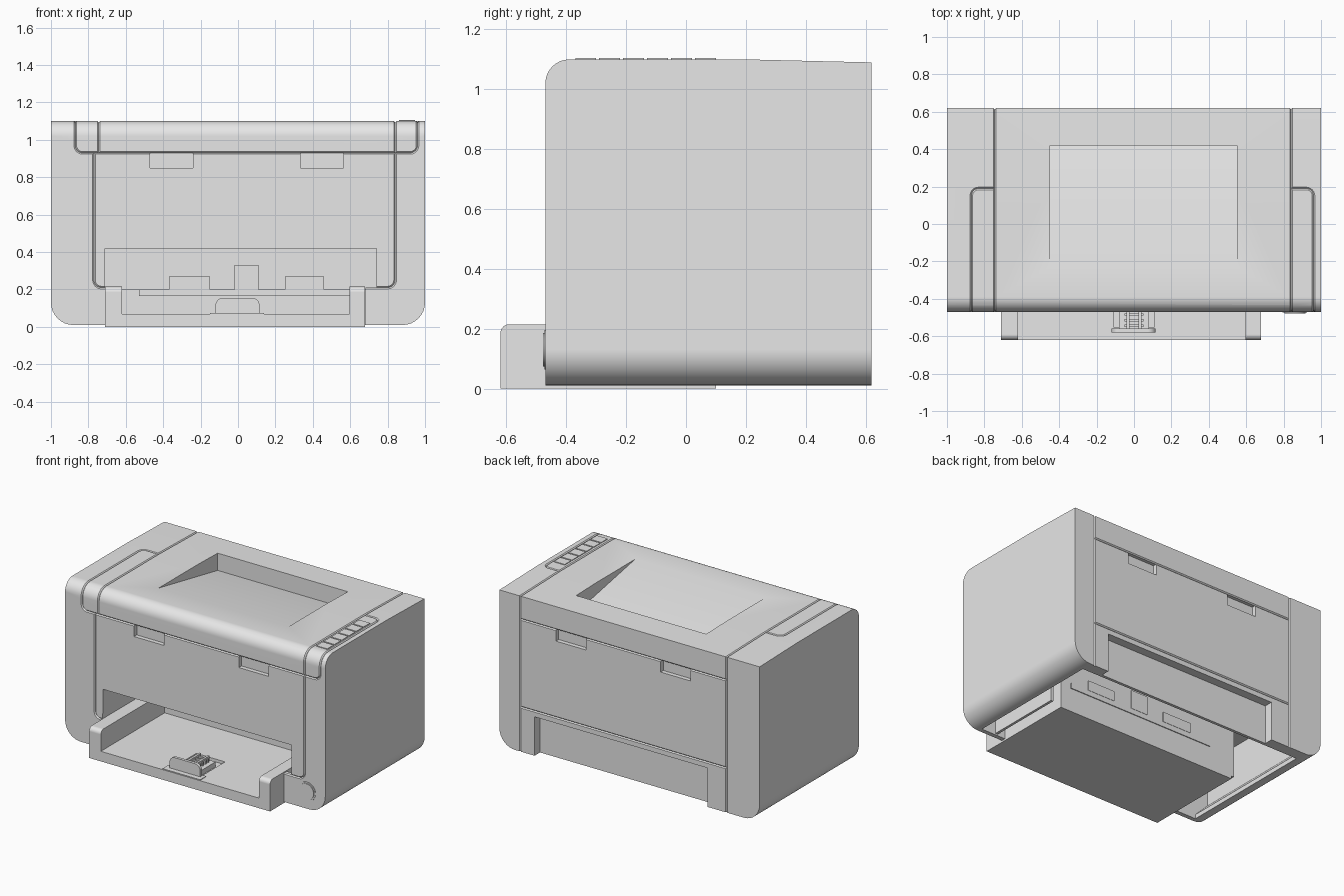
import bpy, bmesh, math
from mathutils import Vector

if "Cube" in bpy.data.objects:
    bpy.data.objects.remove(bpy.data.objects["Cube"], do_unlink=True)

GREY = (0.8, 0.8, 0.8, 1)
mat = bpy.data.materials.new("light grey plastic")
mat.use_nodes = True
mat.diffuse_color = GREY
mat.node_tree.nodes["Principled BSDF"].inputs["Base Color"].default_value = GREY


def add_object(name, bm):
    bmesh.ops.recalc_face_normals(bm, faces=bm.faces[:])
    mesh = bpy.data.meshes.new(name)
    bm.to_mesh(mesh)
    bm.free()
    mesh.materials.append(mat)
    ob = bpy.data.objects.new(name, mesh)
    bpy.context.collection.objects.link(ob)
    return ob


def fillet(corners, steps=8):
    """Round an open path; each corner is (point, radius)."""
    out = []
    for i, (p, r) in enumerate(corners):
        p = Vector(p)
        if r == 0:
            out.append(p)
            continue
        a = (Vector(corners[i - 1][0]) - p).normalized() * r
        b = (Vector(corners[(i + 1) % len(corners)][0]) - p).normalized() * r
        for k in range(steps + 1):
            t = k / steps * math.pi / 2
            out.append(p + a * (1 - math.sin(t)) + b * (1 - math.cos(t)))
    return out


def prism(name, pts, axis, lo, hi):
    """Extrude a flat outline along x, y or z."""
    place = {"x": lambda p, d: (d, p[0], p[1]),
             "y": lambda p, d: (p[0], d, p[1]),
             "z": lambda p, d: (p[0], p[1], d)}[axis]
    bm = bmesh.new()
    face = bm.faces.new([bm.verts.new(place(p, lo)) for p in pts])
    new = bmesh.ops.extrude_face_region(bm, geom=[face])["geom"]
    shift = Vector(place((0, 0), hi - lo))
    bmesh.ops.translate(bm, vec=shift, verts=[v for v in new if isinstance(v, bmesh.types.BMVert)])
    return add_object(name, bm)


def box(name, x, y, z):
    return prism(name, [(x[0], y[0]), (x[1], y[0]), (x[1], y[1]), (x[0], y[1])], "z", *z)


def tube(pts, radius=0.007):
    """Thin square tube along a path, for cutting seams."""
    cu = bpy.data.curves.new("seam", "CURVE")
    cu.dimensions = "3D"
    cu.bevel_depth, cu.bevel_resolution, cu.use_fill_caps = radius, 0, True
    sp = cu.splines.new("POLY")
    sp.points.add(len(pts) - 1)
    for q, p in zip(sp.points, pts):
        q.co = (*p, 1)
    ob = bpy.data.objects.new("seam", cu)
    bpy.context.collection.objects.link(ob)
    bpy.context.view_layer.update()
    mesh = bpy.data.meshes.new_from_object(ob.evaluated_get(bpy.context.evaluated_depsgraph_get()))
    bm = bmesh.new()
    bm.from_mesh(mesh)
    bmesh.ops.remove_doubles(bm, verts=bm.verts[:], dist=1e-5)
    bpy.data.objects.remove(ob)
    return add_object("seam_cutter", bm)


def boolean(ob, cutter, op="DIFFERENCE"):
    m = ob.modifiers.new("cut", "BOOLEAN")
    m.operation, m.object, m.solver = op, cutter, "EXACT"
    bpy.context.view_layer.objects.active = ob
    bpy.ops.object.modifier_apply(modifier=m.name)
    bpy.data.objects.remove(cutter, do_unlink=True)


def smooth(ob):
    bpy.ops.object.select_all(action="DESELECT")
    ob.select_set(True)
    bpy.context.view_layer.objects.active = ob
    bpy.ops.object.shade_smooth_by_angle(angle=math.radians(30))
    ob.modifiers.new("weighted", "WEIGHTED_NORMAL").keep_sharp = True


FRONT, BACK, TOP, LIP = -0.47, 0.62, 1.10, 0.93


def shell_outline(inset, top):
    w, b, r = 1 - inset, 0.01 if inset == 0 else -0.1, 0.12
    if inset:
        return [(-0.87, b), (0.87, b), (0.87, 0.04), (w, 0.14), (w, top), (-w, top), (-w, 0.14), (-0.87, 0.04)]
    return fillet([((-w, top), 0), ((-w, b), r), ((w, b), r), ((w, top), 0)])


# Housing: side profile trimmed by the front profile, open underneath
side = fillet([((FRONT, 0.01), 0), ((FRONT, TOP), 0.08), ((0.2, TOP), 0),
               ((BACK, 1.09), 0), ((BACK, 0.01), 0)])
body = prism("housing", side, "x", -1, 1)
boolean(body, prism("trim", shell_outline(0, 1.3), "y", -0.7, 0.8), "INTERSECT")
boolean(body, prism("hollow", shell_outline(0.03, 0.45), "y", -0.44, 0.54))

# Paper opening, rear cutout and sloping output recess
boolean(body, box("opening", (-0.71, 0.74), (-0.6, -0.4), (0.21, 0.42)))
boolean(body, box("tray_gap", (-0.712, 0.682), (-0.6, -0.4), (-0.1, 0.25)))
boolean(body, box("rear_cutout", (-0.6, 0.73), (0.56, 0.7), (-0.1, 0.28)))
boolean(body, prism("recess", [(-0.23, 1.1), (0.42, 0.975), (0.42, 1.2), (-0.23, 1.2)], "x", -0.45, 0.55))

# Finger notches on the front and the back
for x in ((-0.47, -0.24), (0.335, 0.565)):
    for y in ((FRONT - 0.1, FRONT + 0.03), (BACK - 0.03, BACK + 0.1)):
        boolean(body, box("notch", x, y, (0.85, LIP)))

# Seams of the lid, the lip, the front door and the rear door
boolean(body, tube(fillet([
    ((-0.75, 0.19, TOP), 0), ((-0.87, 0.19, TOP), 0.04), ((-0.87, FRONT, TOP), 0.08),
    ((-0.87, FRONT, LIP), 0.04), ((0.96, FRONT, LIP), 0.04), ((0.96, FRONT, TOP), 0.08),
    ((0.96, 0.19, TOP), 0.04), ((0.84, 0.19, TOP), 0)])))
for x in (-0.745, 0.84):
    boolean(body, tube(fillet([((x, 0.63, 1.09), 0), ((x, 0.2, TOP), 0),
                               ((x, FRONT, TOP), 0.08), ((x, FRONT, LIP), 0)])))
    boolean(body, tube([(x, BACK, 1.12), (x, BACK, -0.02)]))
boolean(body, tube(fillet([((-0.77, FRONT, LIP), 0), ((-0.77, FRONT, 0.21), 0.04),
                           ((0.84, FRONT, 0.21), 0.04), ((0.84, FRONT, LIP), 0)])))
for z in (LIP, 0.32):
    boolean(body, tube([(-0.745, BACK, z), (0.84, BACK, z)]))
smooth(body)

# Inner walls around the paper path
box("inner_wall", (-0.73, 0.76), (0.07, 0.1), (0.2, 0.46))
for name, x in (("right_liner", (-0.73, -0.712)), ("left_liner", (0.742, 0.76))):
    box(name, x, (-0.45, 0.1), (0.02, 0.46))
for name, x, top in (("right_guide", (-0.37, -0.15), 0.27), ("middle_guide", (-0.02, 0.11), 0.33),
                     ("left_guide", (0.25, 0.46), 0.27)):
    box(name, x, (0.055, 0.108), (0.2, top))
box("feed_bar", (-0.53, 0.6), (0.05, 0.106), (0.165, 0.2))

# Paper tray with raised, rounded sides
tray = box("tray_floor", (-0.71, 0.68), (-0.62, 0.1), (0, 0.07))
boolean(tray, box("slot", (-0.11, 0.11), (-0.6, -0.3), (0.05, 0.2)))
wall = fillet([((-0.62, 0), 0), ((-0.62, 0.215), 0.03), ((0.1, 0.215), 0), ((0.1, 0), 0)])
for name, x in (("right_tray_side", (-0.71, -0.62)), ("left_tray_side", (0.595, 0.68))):
    smooth(prism(name, wall, "x", *x))
box("tray_back", (-0.62, 0.595), (0.08, 0.1), (0.06, 0.2))

# Sliding paper stop with a ribbed rack
stop = fillet([((-0.12, 0.05), 0), ((-0.12, 0.155), 0.04), ((0.115, 0.155), 0.04), ((0.115, 0.05), 0)])
smooth(prism("paper_stop", stop, "y", -0.58, -0.56))
box("stop_foot", (-0.15, 0.14), (-0.615, -0.55), (0.05, 0.074))
box("stop_base", (-0.08, 0.08), (-0.56, -0.36), (0.05, 0.085))
for x in (-0.04, 0.025):
    box("rack_rail", (x, x + 0.015), (-0.56, -0.37), (0.085, 0.12))
for i in range(6):
    y = -0.55 + i * 0.03
    box("rack_rib", (-0.05, 0.05), (y, y + 0.012), (0.085, 0.11))

# Control buttons on the top
for i in range(6):
    y = -0.37 + i * 0.08
    box("control_button", (0.862, 0.945), (y, y + 0.07), (1.09, 1.105))

# Round power button with its ring
for name, r, y in (("power_ring", 0.066, -0.473), ("power_button", 0.056, -0.478)):
    ring = [(0.86 + r * math.cos(k * math.pi / 20), 0.13 + r * math.sin(k * math.pi / 20)) for k in range(40)]
    smooth(prism(name, ring, "y", y, -0.45))
